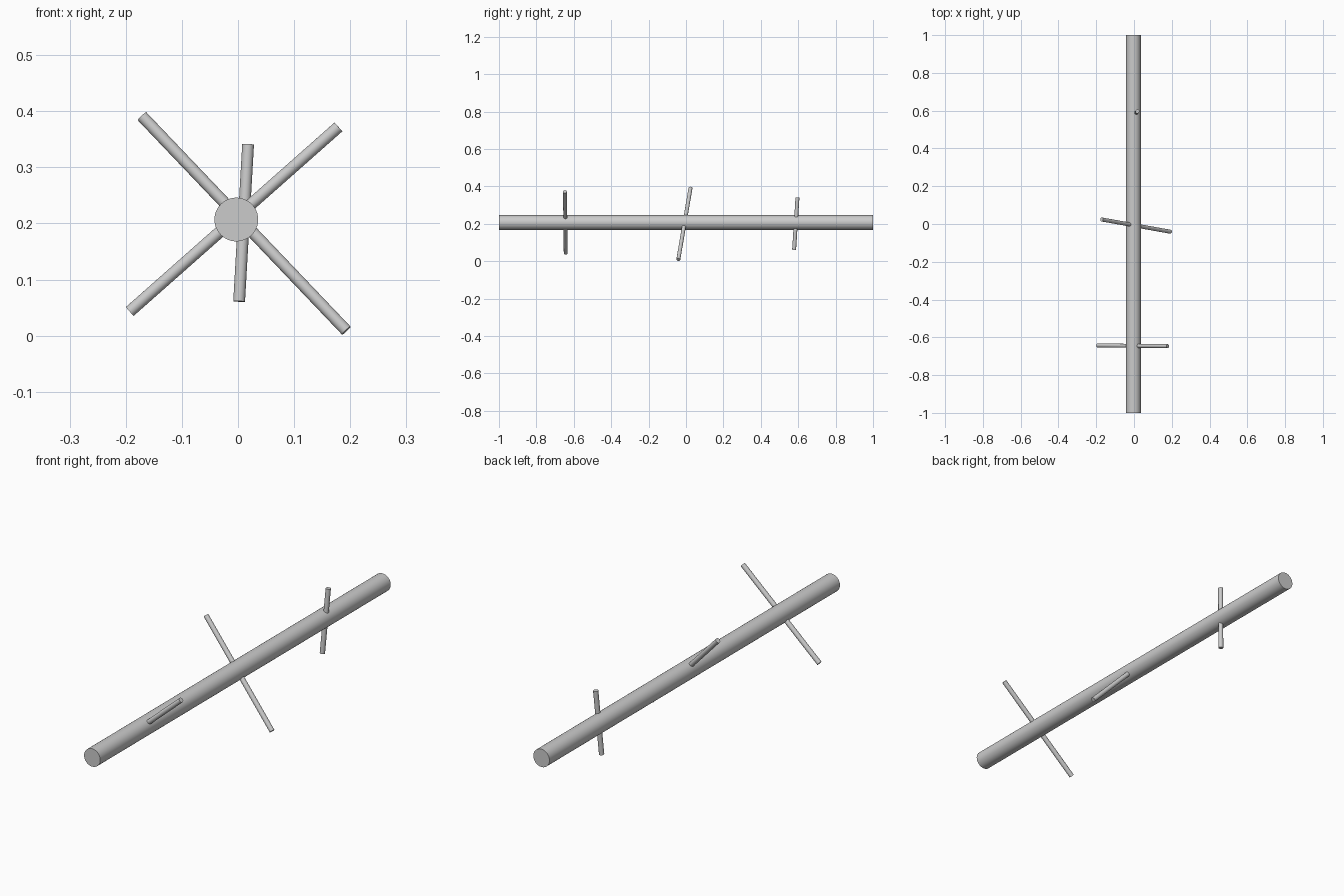
import bpy, math
from mathutils import Vector

if "Cube" in bpy.data.objects:
    bpy.data.objects.remove(bpy.data.objects["Cube"])


def rod(name, start, end, radius, sides):
    """Capped cylinder running between two points."""
    a, b = Vector(start), Vector(end)
    d = b - a
    bpy.ops.mesh.primitive_cylinder_add(vertices=sides, radius=radius, depth=d.length,
                                        location=(a + b) / 2,
                                        rotation=d.to_track_quat('Z', 'Y').to_euler())
    ob = bpy.context.object
    ob.name = name
    bpy.ops.object.shade_smooth_by_angle(angle=math.radians(35))
    return ob


# Main pole lying along y
rod("main_pole", (-0.003, -1, 0.207), (-0.003, 1, 0.207), 0.039, 48)

# Thin pegs driven through the pole at different angles
rod("front_peg", (-0.193, -0.643, 0.043), (0.179, -0.647, 0.372), 0.0105, 24)
rod("middle_peg", (-0.171, 0.024, 0.391), (0.193, -0.041, 0.009), 0.0105, 24)
rod("back_peg", (0.002, 0.578, 0.061), (0.018, 0.596, 0.341), 0.0105, 24)
